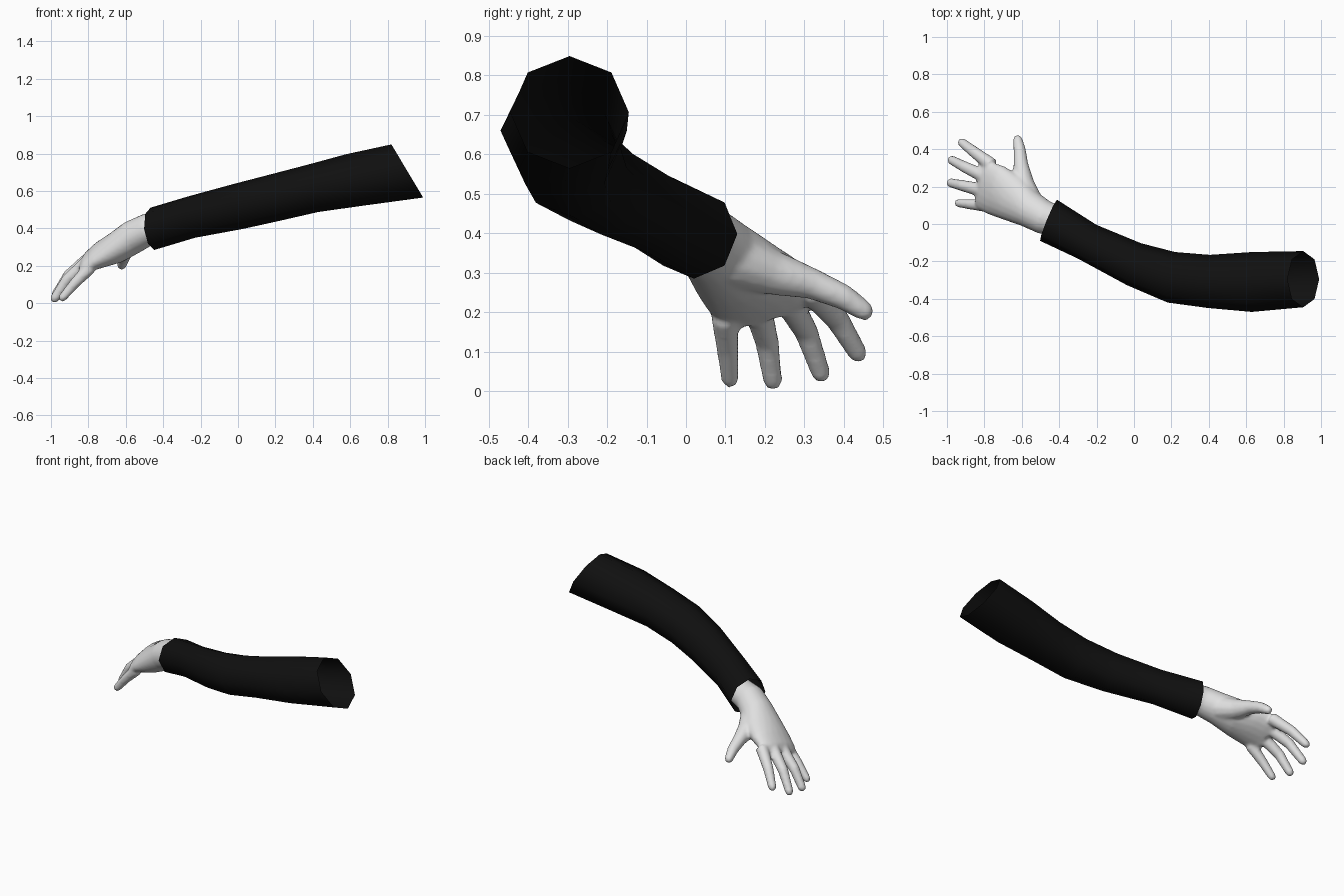
import bpy, bmesh, math
from mathutils import Vector as V

if "Cube" in bpy.data.objects:
    bpy.data.objects.remove(bpy.data.objects["Cube"])


def material(name, rgb):
    m = bpy.data.materials.new(name)
    m.diffuse_color = (*rgb, 1)
    m.use_nodes = True
    m.node_tree.nodes["Principled BSDF"].inputs["Base Color"].default_value = m.diffuse_color
    return m


SKIN = material("pale grey", (0.75, 0.75, 0.75))
CLOTH = material("black cloth", (0.005, 0.005, 0.005))


def loft(bm, rings, sides, caps):
    """Rings are (centre, half-axis u, half-axis v)."""
    loops = []
    for c, u, v in rings:
        loops.append([bm.verts.new(V(c) + V(u) * math.cos(a) + V(v) * math.sin(a))
                      for a in (math.tau * i / sides for i in range(sides))])
    for a, b in zip(loops, loops[1:]):
        for i in range(sides):
            j = (i + 1) % sides
            bm.faces.new((a[i], a[j], b[j], b[i]))
    if caps:
        bm.faces.new(loops[0][::-1])
        bm.faces.new(loops[-1])


def digit(bm, pts, radii):
    """Tapered round finger with a rounded tip."""
    pts = [V(p) for p in pts]
    end = (pts[-1] - pts[-2]).normalized()
    r = radii[-1]
    pts += [pts[-1] + end * r * 0.6, pts[-1] + end * r * 0.9]
    radii = list(radii) + [r * 0.75, r * 0.35]
    rings = []
    for i, p in enumerate(pts):
        d = (pts[min(i + 1, len(pts) - 1)] - pts[max(i - 1, 0)]).normalized()
        u = d.cross(V((0.3, 0.2, 1))).normalized()
        rings.append((p, u * radii[i], d.cross(u) * radii[i]))
    loft(bm, rings, 12, True)


def finish(bm, name, mat):
    bmesh.ops.recalc_face_normals(bm, faces=bm.faces)
    me = bpy.data.meshes.new(name)
    bm.to_mesh(me)
    bm.free()
    me.materials.append(mat)
    for p in me.polygons:
        p.use_smooth = True
    ob = bpy.data.objects.new(name, me)
    bpy.context.collection.objects.link(ob)
    return ob


# Sleeve: open eight-sided tube from cuff to shoulder
bm = bmesh.new()
loft(bm, [
    ((-0.457, 0.02, 0.398), (0.045, 0.11, 0), (-0.01, 0, 0.113)),
    ((-0.25, -0.095, 0.460), (0.05, 0.09, 0), (-0.02, 0, 0.110)),
    ((0.0, -0.215, 0.517), (0.038, 0.112, 0), (-0.025, 0, 0.120)),
    ((0.2, -0.285, 0.565), (0.02, 0.135, 0), (-0.025, 0, 0.124)),
    ((0.4, -0.307, 0.614), (0.005, 0.142, 0), (-0.03, 0, 0.126)),
    ((0.63, -0.310, 0.660), (0, 0.160, 0), (-0.05, 0, 0.137)),
    ((0.905, -0.295, 0.707), (0, 0.150, 0), (-0.085, 0, 0.142)),
], 8, False)
finish(bm, "sleeve", CLOTH)

# Palm and wrist: oval sections (little-finger edge, thumb edge, half thickness)
bm = bmesh.new()
sections = [
    ((-0.40, -0.07, 0.41), (-0.33, 0.07, 0.42), 0.080),
    ((-0.51, -0.05, 0.385), (-0.45, 0.12, 0.405), 0.086),
    ((-0.60, -0.01, 0.335), (-0.52, 0.17, 0.375), 0.090),
    ((-0.70, 0.025, 0.26), (-0.60, 0.25, 0.335), 0.083),
    ((-0.77, 0.05, 0.215), (-0.70, 0.31, 0.305), 0.066),
    ((-0.82, 0.072, 0.185), (-0.77, 0.335, 0.265), 0.048),
    ((-0.845, 0.09, 0.160), (-0.80, 0.33, 0.235), 0.030),
]
mids = [(V(p) + V(q)) / 2 for p, q, t in sections]
rings = []
for i, (p, q, t) in enumerate(sections):
    along = mids[min(i + 1, len(mids) - 1)] - mids[max(i - 1, 0)]
    across = (V(q) - V(p)) / 2
    rings.append((mids[i], across, along.cross(across).normalized() * t))
loft(bm, rings, 20, True)

# Four fingers: base, middle, tip
for base, mid, tip, k in [
    ((-0.76, 0.315, 0.26), (-0.855, 0.385, 0.18), (-0.920, 0.436, 0.095), 1.0),
    ((-0.80, 0.255, 0.235), (-0.905, 0.305, 0.15), (-0.975, 0.342, 0.045), 1.0),
    ((-0.81, 0.180, 0.215), (-0.915, 0.205, 0.125), (-0.980, 0.220, 0.026), 1.0),
    ((-0.79, 0.098, 0.19), (-0.87, 0.105, 0.11), (-0.938, 0.112, 0.030), 0.93),
]:
    digit(bm, [base, mid, tip], [0.038 * k, 0.031 * k, 0.025 * k])

# Thumb with its fleshy base
digit(bm, [(-0.56, 0.12, 0.335), (-0.592, 0.22, 0.30), (-0.605, 0.32, 0.272),
           (-0.612, 0.40, 0.238), (-0.622, 0.452, 0.203)],
      [0.074, 0.058, 0.040, 0.033, 0.026])

hand = finish(bm, "hand", SKIN)

# Fuse the digits with the palm and soften the webs
rm = hand.modifiers.new("fuse", "REMESH")
rm.mode = "VOXEL"
rm.voxel_size = 0.009
rm.use_smooth_shade = True
sm = hand.modifiers.new("soften", "SMOOTH")
sm.factor = 0.5
sm.iterations = 6
